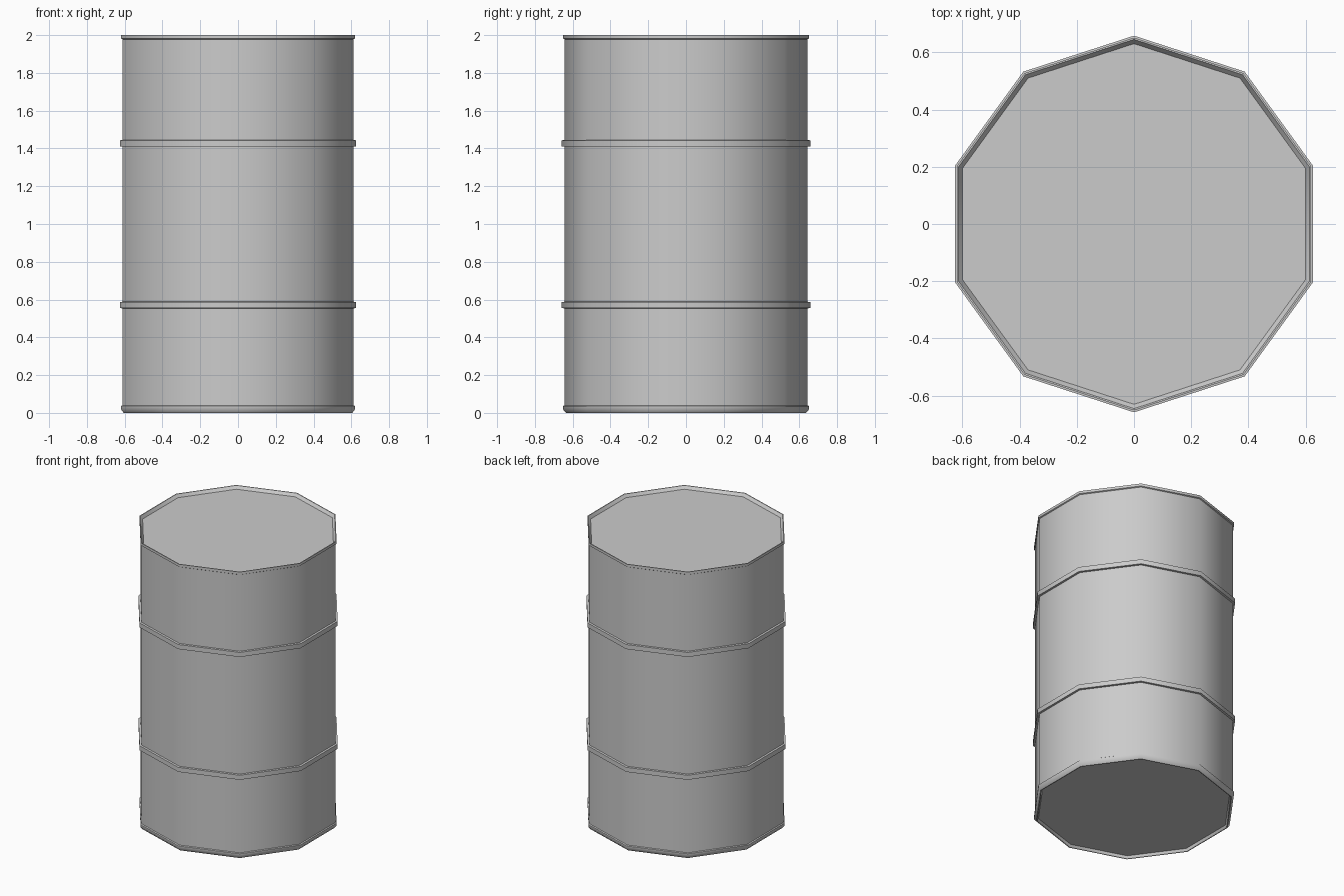
import bpy, bmesh, math

if "Cube" in bpy.data.objects:
    bpy.data.objects.remove(bpy.data.objects["Cube"])

SIDES = 10


def lathe(name, profile, closed=False):
    """Ten-sided revolve of (radius, z) points; open profiles get end caps."""
    bm = bmesh.new()
    rings = []
    for r, z in profile:
        ring = []
        for i in range(SIDES):
            a = math.pi / 2 + 2 * math.pi * i / SIDES
            ring.append(bm.verts.new((r * math.cos(a), r * math.sin(a), z)))
        rings.append(ring)
    pairs = list(zip(rings, rings[1:]))
    if closed:
        pairs.append((rings[-1], rings[0]))
    else:
        bm.faces.new(rings[0])
        bm.faces.new(rings[-1])
    for low, high in pairs:
        for i in range(SIDES):
            j = (i + 1) % SIDES
            bm.faces.new((low[i], low[j], high[j], high[i]))
    bmesh.ops.recalc_face_normals(bm, faces=bm.faces)
    mesh = bpy.data.meshes.new(name)
    bm.to_mesh(mesh)
    bm.free()
    obj = bpy.data.objects.new(name, mesh)
    bpy.context.collection.objects.link(obj)
    bpy.ops.object.select_all(action='DESELECT')
    obj.select_set(True)
    bpy.context.view_layer.objects.active = obj
    # Sides blend smoothly, rim and band edges stay sharp
    bpy.ops.object.shade_smooth_by_angle(angle=math.radians(40))
    return obj


# Drum shell with chamfered foot, lipped rims and recessed ends
lathe("drum_body", [
    (0.622, 0.018), (0.630, 0.0), (0.636, 0.0), (0.651, 0.018), (0.651, 0.036),
    (0.644, 0.040), (0.644, 1.978), (0.651, 1.982), (0.651, 2.0),
    (0.645, 2.0), (0.630, 1.980)])

# Two raised hoops around the shell
for name, z in (("lower_hoop", 0.571), ("upper_hoop", 1.427)):
    lathe(name, [(0.640, z - 0.018), (0.658, z - 0.016),
                 (0.658, z + 0.016), (0.640, z + 0.018)], closed=True)
